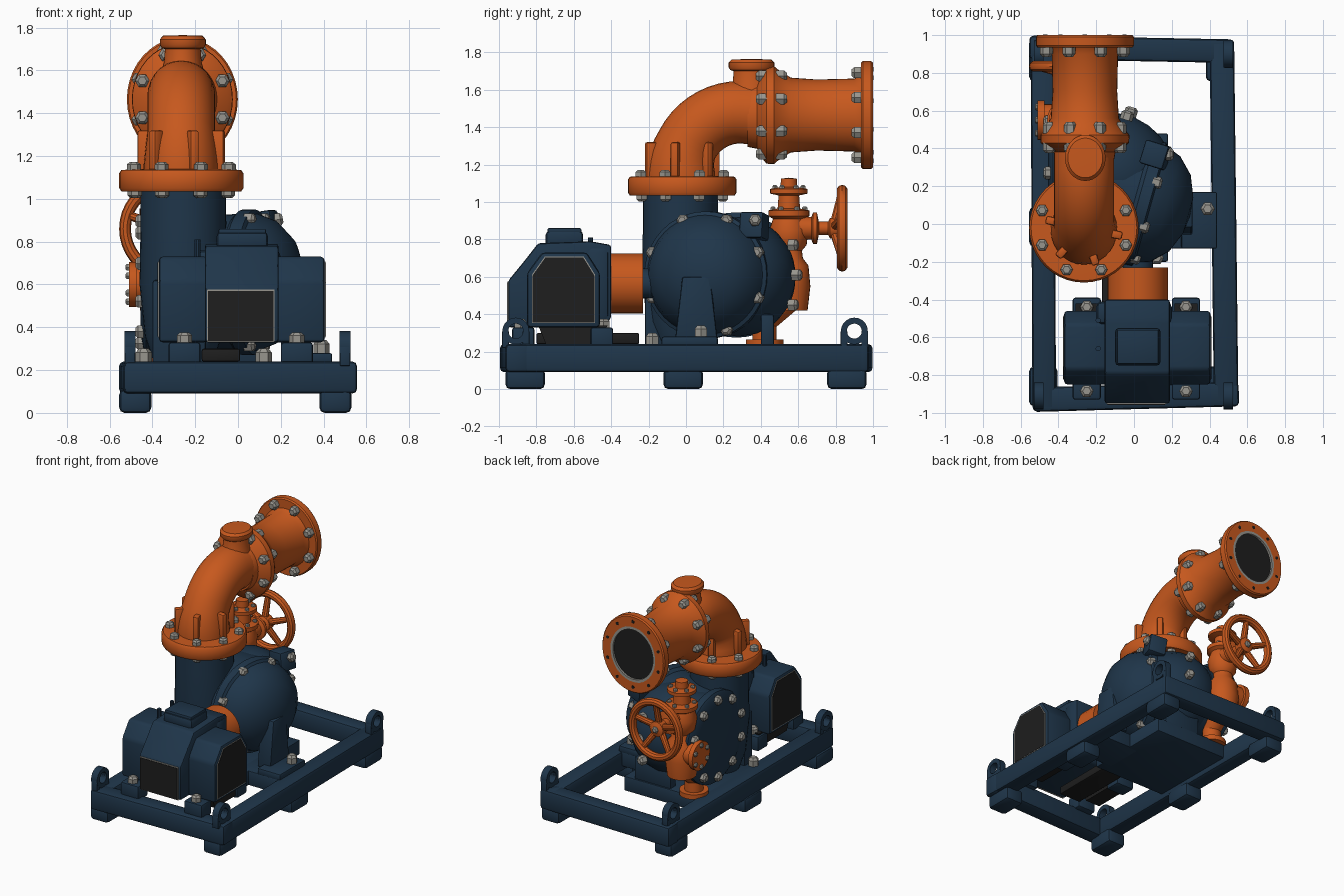
import bpy, bmesh, math
from mathutils import Vector as V, Matrix

if "Cube" in bpy.data.objects:
    bpy.data.objects.remove(bpy.data.objects["Cube"])

def mat(name, c):
    m = bpy.data.materials.new(name)
    m.diffuse_color = (*c, 1)
    m.use_nodes = True
    m.node_tree.nodes["Principled BSDF"].inputs["Base Color"].default_value = m.diffuse_color
    return m

BLUE = mat("navy paint", (0.0135, 0.036, 0.068))
ORANGE = mat("orange paint", (0.57, 0.098, 0.0125))
GREY = mat("bolt steel", (0.31, 0.3, 0.27))
BLACK = mat("black grille", (0.013, 0.013, 0.013))

def finish(bm, name, m):
    bmesh.ops.remove_doubles(bm, verts=bm.verts, dist=1e-5)
    bmesh.ops.recalc_face_normals(bm, faces=bm.faces)
    me = bpy.data.meshes.new(name)
    bm.to_mesh(me)
    bm.free()
    me.materials.append(m)
    ob = bpy.data.objects.new(name, me)
    bpy.context.collection.objects.link(ob)
    return ob

def skin(bm, rings, loop=False):
    n = len(rings[0])
    pairs = list(zip(rings, rings[1:])) + ([(rings[-1], rings[0])] if loop else [])
    for a, b in pairs:
        for i in range(n):
            bm.faces.new((a[i], a[(i + 1) % n], b[(i + 1) % n], b[i]))
    if not loop:
        bm.faces.new(rings[0])
        bm.faces.new(rings[-1])

def lathe(name, prof, org, axis, m, n=32, loop=False, sx=1):
    """prof: (radius, distance along axis); sx squeezes it in world x"""
    bm = bmesh.new()
    M = Matrix.Translation(org) @ Matrix.Diagonal((sx, 1, 1, 1)) @ V(axis).to_track_quat('Z', 'Y').to_matrix().to_4x4()
    rings = [[bm.verts.new(M @ V((max(r, 1e-7) * math.cos(i * math.tau / n),
                                  max(r, 1e-7) * math.sin(i * math.tau / n), t)))
              for i in range(n)] for r, t in prof]
    skin(bm, rings, loop)
    return finish(bm, name, m)

def cyl(name, p, q, r, m, r2=None, n=24, sx=1):
    d = V(q) - V(p)
    return lathe(name, [(r, 0), (r if r2 is None else r2, d.length)], p, d, m, n, False, sx)

def bevel(bm, w):
    if w:
        bmesh.ops.recalc_face_normals(bm, faces=bm.faces)
        bmesh.ops.bevel(bm, geom=bm.edges[:], offset=w, segments=2, affect='EDGES', profile=0.5)

def box(name, lo, hi, m, bev=0.01, rot=None):
    bm = bmesh.new()
    c, s = (V(lo) + V(hi)) / 2, V(hi) - V(lo)
    M = Matrix.Translation(c) @ (rot or Matrix()) @ Matrix.Diagonal((*s, 1))
    bmesh.ops.create_cube(bm, size=1, matrix=M)
    bevel(bm, bev)
    return finish(bm, name, m)

def prism(name, pts, x0, x1, m, bev=0.0):
    """extrude a (y, z) outline along x"""
    bm = bmesh.new()
    skin(bm, [[bm.verts.new((x, y, z)) for y, z in pts] for x in (x0, x1)])
    bevel(bm, bev)
    return finish(bm, name, m)

def beam(name, p, q, w, h, m):
    d = V(q) - V(p)
    c, s = (V(p) + V(q)) / 2, V((d.length, w, h)) / 2
    return box(name, c - s, c + s, m, 0.022, Matrix.Rotation(math.atan2(d.y, d.x), 4, 'Z'))

def bolts(name, spots, r=0.032, l=0.045):
    """chamfered hex heads, all in one mesh"""
    bm = bmesh.new()
    for p, d in spots:
        M = Matrix.Translation(p) @ V(d).to_track_quat('Z', 'Y').to_matrix().to_4x4()
        skin(bm, [[bm.verts.new(M @ V((rr * math.cos(i * math.tau / 6), rr * math.sin(i * math.tau / 6), t)))
                   for i in range(6)] for rr, t in ((r, -0.01), (r, l * 0.7), (r * 0.6, l))])
    return finish(bm, name, GREY)

def ring(c, axis, R, n, d=1, ph=0.5, sx=1):
    q = V(axis).to_track_quat('Z', 'Y')
    S = Matrix.Diagonal((sx, 1, 1))
    return [(V(c) + S @ (q @ V((R * math.cos((i + ph) * math.tau / n), R * math.sin((i + ph) * math.tau / n), 0))),
             V(axis) * d) for i in range(n)]

# Skid frame, slightly out of square, with feet and deck
beam("frame_left_rail", (-0.475, -0.99, 0.165), (-0.485, 0.995, 0.165), 0.125, 0.15, BLUE)
beam("frame_right_rail", (0.488, -0.96, 0.165), (0.465, 0.975, 0.165), 0.13, 0.15, BLUE)
beam("frame_front_rail", (-0.535, -0.93, 0.165), (0.555, -0.9, 0.165), 0.13, 0.15, BLUE)
beam("frame_back_rail", (-0.555, 0.935, 0.165), (0.53, 0.915, 0.165), 0.125, 0.15, BLUE)
box("pump_deck", (-0.46, -0.2, 0.13), (0.18, 0.48, 0.24), BLUE)
box("pump_deck_side", (0.1, -0.13, 0.13), (0.45, 0.17, 0.24), BLUE)
for x in (-0.48, 0.455):
    for y in (-0.86, -0.015, 0.86):
        box("foot", (x - 0.075, y - 0.105, 0), (x + 0.075, y + 0.105, 0.11), BLUE, 0.025)
# Lifting eyes on the corners
for x in (-0.505, 0.5):
    for y in (-0.91, 0.9):
        lathe("lifting_eye", [(0.04, -0.025), (0.072, -0.025), (0.072, 0.025), (0.04, 0.025)],
              (x, y, 0.31), (1, 0, 0), BLUE, 20, True)
        for s in (-1, 1):
            box("eye_leg", (x - 0.024, y + s * 0.055 - 0.018, 0.22), (x + 0.024, y + s * 0.055 + 0.018, 0.31), BLUE, 0.004)

# Motor, raised on feet with a dark tray below
prism("motor_body", [(-0.95, 0.33), (-0.95, 0.58), (-0.86, 0.69), (-0.79, 0.78), (-0.51, 0.79),
                     (-0.4, 0.77), (-0.4, 0.38), (-0.44, 0.33)], -0.155, 0.19, BLUE, 0.014)
box("motor_front_trim", (-0.146, -0.954, 0.331), (0.171, -0.947, 0.576), GREY, 0)
box("motor_front_grille", (-0.14, -0.957, 0.335), (0.165, -0.949, 0.57), BLACK, 0)
box("motor_top_box", (-0.1, -0.75, 0.76), (0.14, -0.55, 0.845), BLUE, 0.02)
box("motor_top_lid", (-0.09, -0.74, 0.835), (0.13, -0.56, 0.86), BLUE, 0.006)
box("motor_rear_shield", (-0.2, -0.53, 0.36), (0.2, -0.41, 0.76), BLUE, 0.03)
octo = [(-0.85, 0.33), (-0.85, 0.62), (-0.77, 0.73), (-0.53, 0.73), (-0.46, 0.62), (-0.46, 0.33)]
def inset(k):
    return [(-0.655 + (y + 0.655) * k, 0.53 + (z - 0.53) * (k + 0.02)) for y, z in octo]
for s, a, b in ((-1, -0.37, -0.14), (1, 0.17, 0.405)):
    prism("motor_side_housing", octo, a, b, BLUE, 0.018)
    x = a if s < 0 else b
    prism("motor_side_trim", inset(0.87), x - 0.003, x + 0.003, GREY)
    prism("motor_side_grille", inset(0.845), x - 0.005, x + 0.005, BLACK)
    fx = -0.25 if s < 0 else 0.275
    for y in (-0.87, -0.45):
        box("motor_foot", (fx - 0.075, y - 0.06, 0.22), (fx + 0.075, y + 0.06, 0.33), BLUE, 0.014)
    prism("motor_foot_bar", [(-0.75, 0.24), (-0.79, 0.34), (-0.42, 0.34), (-0.46, 0.24)], fx - 0.06, fx + 0.06, BLACK)
box("motor_tray", (-0.17, -0.8, 0.24), (0.01, -0.25, 0.3), BLACK, 0.01)
bolts("motor_bolts", [(V((x, y, 0.33)), (0, 0, 1)) for x in (-0.25, 0.275) for y in (-0.885, -0.44)], 0.036, 0.045)
for y in (-0.51, -0.66):
    cyl("motor_post", (-0.19, y, 0.7), (-0.19, y, 0.81), 0.014, BLUE, n=10)
cyl("coupling_guard", (0.02, -0.41, 0.565), (0.02, -0.23, 0.565), 0.16, ORANGE)
cyl("drive_shaft", (0.02, -0.24, 0.565), (0.02, 0.1, 0.565), 0.08, BLUE)

# Pump casing: tilted drum with a domed cover, left cover, rear bulge and discharge neck
A = V((0.96, -0.27, 0)).normalized()
L = V((-0.44, 0.25, 0.61))
lathe("pump_drum", [(0, 0.1), (0.28, 0.1), (0.31, 0.3), (0.32, 0.46),
                    (0.34, 0.48), (0.34, 0.54), (0.32, 0.55), (0.29, 0.63), (0.21, 0.71), (0.1, 0.755), (0, 0.765)],
      L, A, BLUE, 40)
K = V((-0.45, 0.27, 0.61))
lathe("pump_left_cover", [(0, -0.005), (0.24, -0.005), (0.32, 0.01), (0.335, 0.02), (0.335, 0.07), (0.29, 0.09), (0.29, 0.2), (0, 0.2)],
      K, (1, 0, 0), BLUE, 40)
lathe("pump_rear_bulge", [(math.sin(i * math.pi / 12) * 0.32, -math.cos(i * math.pi / 12) * 0.3) for i in range(13)],
      (-0.1, 0.28, 0.6), (0.6, 0.8, 0), BLUE)
lathe("pump_neck", [(0.14, 0.24), (0.18, 0.36), (0.205, 0.6), (0.2, 0.9), (0.2, 1.05)], (-0.255, -0.03, 0), (0, 0, 1), BLUE)
box("pump_lug", (0.05, 0.3, 0.8), (0.18, 0.43, 0.94), BLUE, 0.012,
    Matrix.Rotation(-0.3, 4, 'Z') @ Matrix.Rotation(-0.15, 4, 'Y'))
bolts("drum_bolts", ring(L + A * 0.535, A, 0.315, 8) + ring(K + V((0.01, 0, 0)), (1, 0, 0), 0.285, 10, -1)
      + [(V((-0.04, 0.56, 0.77)), (0.3, 1, 0)), (V((-0.02, 0.58, 0.61)), (0.3, 1, 0)), (V((-0.04, 0.56, 0.45)), (0.3, 1, 0)),
         (V((0.17, 0.37, 0.9)), (1, 0, 0.2))], 0.034, 0.04)
# Casing supports
prism("pump_right_bracket", [(-0.06, 0.25), (-0.02, 0.6), (0.13, 0.6), (0.17, 0.25)], 0.2, 0.31, BLUE, 0.012)
box("pump_right_foot", (0.25, -0.13, 0.23), (0.44, 0.17, 0.28), BLUE)
box("pump_front_support", (-0.4, -0.22, 0.23), (-0.15, -0.12, 0.62), BLUE, 0.012)
box("pump_rear_support", (-0.2, 0.4, 0.23), (0.1, 0.47, 0.4), BLUE, 0.012)
bolts("support_bolts", [(V((0.39, 0.08, 0.28)), (0, 0, 1)),
                        (V((-0.44, -0.17, 0.24)), (0, 0, 1)), (V((0.12, -0.18, 0.24)), (0, 0, 1))], 0.038, 0.06)

# Discharge flange, elbow and gussets
C = V((-0.265, -0.02, 0))
lathe("discharge_flange", [(0.2, 1.035), (0.28, 1.035), (0.29, 1.05), (0.29, 1.12), (0.28, 1.135), (0.18, 1.14)],
      C, (0, 0, 1), ORANGE, 40)
bm = bmesh.new()
rings = []
for k in range(-1, 15):
    a = max(k, 0) / 13 * math.pi / 2 if k < 14 else math.pi / 2
    c = V((C.x, 0.29 - 0.32 * math.cos(a), 1.16 + 0.32 * math.sin(a)))
    c += V((0, 0, -0.05)) if k < 0 else V((0, 0.12, -0.01)) if k > 13 else V()
    out = V((0, -math.cos(a), math.sin(a)))
    r = 0.185 - 0.018 * min(1, max(k, 0) / 4)
    rings.append([bm.verts.new(c + r * (0.95 * math.cos(t) * V((1, 0, 0)) + math.sin(t) * out))
                  for t in (i * math.tau / 28 for i in range(28))])
skin(bm, rings)
finish(bm, "discharge_elbow", ORANGE)
for i in range(6):
    a = math.radians(-72 + 60 * i)
    d = V((math.cos(a), math.sin(a), 0))
    p = C + d * 0.172 + V((0, 0, 1.22))
    box("elbow_gusset", p - V((0.035, 0.022, 0.1)), p + V((0.035, 0.022, 0.1)), ORANGE, 0.012, Matrix.Rotation(a, 4, 'Z'))
bolts("discharge_bolts", ring(C + V((0, 0, 1.135)), (0, 0, 1), 0.24, 8) + ring(C + V((0, 0, 1.04)), (0, 0, 1), 0.235, 8, -1), 0.033, 0.036)

# Horizontal outlet pipe with its mid flange and open end flange
P = V((-0.26, 0, 1.465))
SX = 0.9
lathe("outlet_pipe", [(0.17, 0.33), (0.18, 0.38), (0.235, 0.41), (0.26, 0.43), (0.262, 0.47), (0.245, 0.49), (0.2, 0.56),
                      (0.19, 0.7), (0.195, 0.9), (0.215, 0.935), (0.28, 0.935), (0.288, 0.945), (0.288, 0.99),
                      (0.28, 1.0), (0.205, 1.0), (0.2, 0.98), (0, 0.98)], P, (0, 1, 0), ORANGE, 40, False, SX)
lathe("outlet_lip", [(0.185, 0.978), (0.185, 1.0), (0.207, 1.0), (0.207, 0.978)], P, (0, 1, 0), GREY, 40, True, SX)
cyl("outlet_opening", P + V((0, 0.978, 0)), P + V((0, 0.985, 0)), 0.187, BLACK, n=40, sx=SX)
bolts("outlet_bolts", ring(P + V((0, 0.425, 0)), (0, 1, 0), 0.225, 8, -1, 0.5, SX)
      + ring(P + V((0, 0.49, 0)), (0, 1, 0), 0.225, 8, 1, 0.5, SX)
      + ring(P + V((0, 0.935, 0)), (0, 1, 0), 0.245, 8, -1, 0.5, SX), 0.034, 0.05)
bm = bmesh.new()
for p, d in ring(P + V((0, 1.0, 0)), (0, 1, 0), 0.245, 10, 1, 0.5, SX):
    bmesh.ops.create_cone(bm, cap_ends=True, segments=10, radius1=0.012, radius2=0.012, depth=0.004,
                          matrix=Matrix.Translation(p) @ Matrix.Rotation(math.pi / 2, 4, 'X'))
finish(bm, "outlet_bolt_holes", BLACK)
lathe("filler_cap", [(0.125, 1.55), (0.1, 1.64), (0.095, 1.7), (0.112, 1.705), (0.122, 1.72), (0.122, 1.745),
                     (0.105, 1.762), (0, 1.765)], (-0.258, 0.35, 0), (0, 0, 1), ORANGE, 32, False, 0.88)

# Valve on the suction side
X, Y = -0.35, 0.55
lathe("valve_body", [(0.1, 0.42), (0.115, 0.55), (0.105, 0.66), (0.075, 0.7), (0.07, 0.74), (0.095, 0.77), (0.105, 0.85),
                     (0.085, 0.91), (0.11, 0.925), (0.11, 0.955), (0.06, 0.965), (0.055, 1.035), (0.1, 1.045),
                     (0.1, 1.07), (0.045, 1.08), (0.042, 1.125), (0, 1.13)], (X, Y, 0), (0, 0, 1), ORANGE, 28)
cyl("valve_branch", (X, Y, 0.6), (-0.48, Y, 0.6), 0.085, ORANGE)
cyl("valve_branch_flange", (-0.475, Y, 0.6), (-0.51, Y, 0.6), 0.105, ORANGE)
cyl("valve_drop_elbow", (X, Y, 0.5), (-0.36, 0.42, 0.37), 0.085, ORANGE, 0.07)
cyl("valve_drop_pipe", (-0.36, 0.42, 0.24), (-0.36, 0.42, 0.42), 0.065, ORANGE)
cyl("valve_drop_flange", (-0.36, 0.42, 0.23), (-0.36, 0.42, 0.265), 0.1, ORANGE)
bolts("valve_bolts", ring((X, Y, 0.955), (0, 0, 1), 0.085, 6) + ring((X, Y, 1.07), (0, 0, 1), 0.075, 6), 0.016, 0.02)
bolts("branch_bolts", ring((-0.505, Y, 0.6), (-1, 0, 0), 0.08, 6), 0.018, 0.02)

# Handwheel facing backwards
W = V((-0.335, 0, 0.86))
lathe("wheel_stem", [(0.065, 0.6), (0.06, 0.67), (0.085, 0.68), (0.085, 0.7), (0.035, 0.71), (0.035, 0.76), (0.055, 0.77),
                     (0.055, 0.83), (0.025, 0.84), (0, 0.85)], W, (0, 1, 0), ORANGE, 20)
lathe("wheel_rim", [(0.203 + 0.029 * math.cos(i * math.tau / 10), 0.835 + 0.029 * math.sin(i * math.tau / 10))
                    for i in range(10)], W, (0, 1, 0), ORANGE, 36, True, 0.95)
for i in range(5):
    a = i * math.tau / 5 + 0.3
    d = V((math.cos(a) * 0.95, 0, math.sin(a)))
    cyl("wheel_spoke", W + d * 0.03 + V((0, 0.795, 0)), W + d * 0.2 + V((0, 0.835, 0)), 0.025, ORANGE, 0.02, 10)
bolts("wheel_nut", [(W + V((0, 0.83, 0)), (0, 1, 0))], 0.025, 0.025)

# Smooth shading with crisp edges
for ob in bpy.data.objects:
    ob.select_set(True)
    bpy.context.view_layer.objects.active = ob
bpy.ops.object.shade_smooth_by_angle(angle=math.radians(35))
